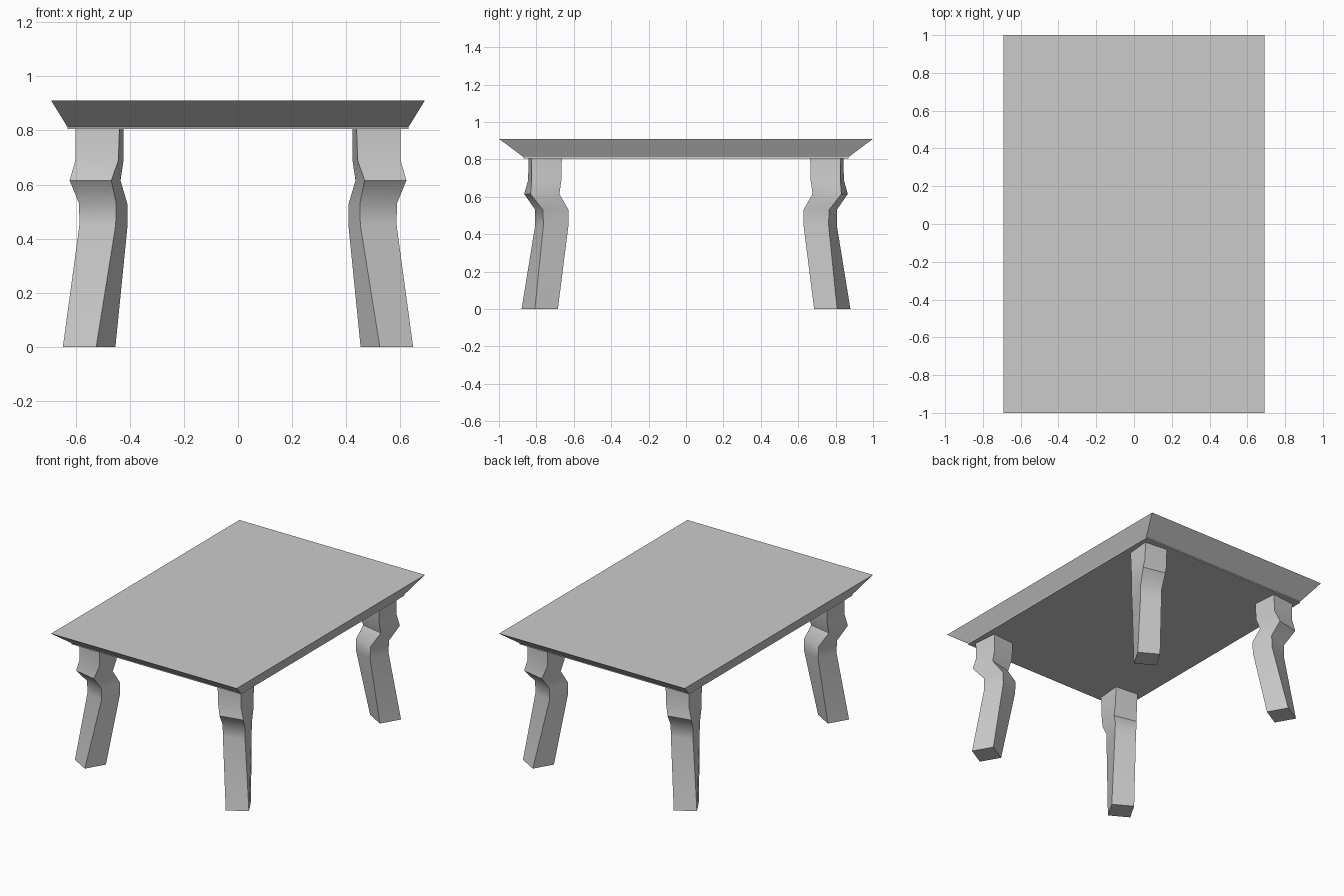
import bpy, bmesh, math

if "Cube" in bpy.data.objects:
    bpy.data.objects.remove(bpy.data.objects["Cube"])


def loft(name, rings):
    """Skin a stack of four-cornered rings and cap both ends."""
    bm = bmesh.new()
    loops = [[bm.verts.new(p) for p in ring] for ring in rings]
    for lo, hi in zip(loops, loops[1:]):
        for i in range(4):
            j = (i + 1) % 4
            bm.faces.new((lo[i], lo[j], hi[j], hi[i]))
    bm.faces.new(loops[0][::-1])
    bm.faces.new(loops[-1])
    bmesh.ops.recalc_face_normals(bm, faces=bm.faces)
    mesh = bpy.data.meshes.new(name)
    bm.to_mesh(mesh)
    bm.free()
    obj = bpy.data.objects.new(name, mesh)
    bpy.context.collection.objects.link(obj)
    return obj


def square(z, cx, cy, a, b):
    """Turned square: (-a, -b) is the front corner relative to the centre."""
    return [(cx + x, cy + y, z) for x, y in ((-a, -b), (b, -a), (a, b), (-b, a))]


def rectangle(z, hx, hy):
    return [(x * hx, y * hy, z) for x, y in ((-1, -1), (1, -1), (1, 1), (-1, 1))]


# Table top: thin lip below, edges flaring out to the upper face
loft("table_top", [rectangle(0.805, 0.63, 0.87),
                   rectangle(0.813, 0.63, 0.87),
                   rectangle(0.91, 0.69, 1.0)])

# Legs: twisted, kinked square section (z, centre x, centre y, corner a, corner b)
sections = [(0.0, 0.550, -0.782, 0.026, 0.097),
            (0.45, 0.497, -0.717, 0.045, 0.089),
            (0.53, 0.498, -0.717, 0.048, 0.089),
            (0.615, 0.528, -0.771, 0.060, 0.094),
            (0.69, 0.512, -0.755, 0.070, 0.089),
            (0.808, 0.512, -0.753, 0.074, 0.089)]
legs = loft("legs", [square(*s) for s in sections])
bpy.context.view_layer.objects.active = legs
legs.select_set(True)
bpy.ops.object.shade_smooth_by_angle(angle=math.radians(40))

# Mirror the leg to all four corners
mirror = legs.modifiers.new("corners", 'MIRROR')
mirror.use_axis = (True, True, False)
mirror.use_mirror_merge = False
